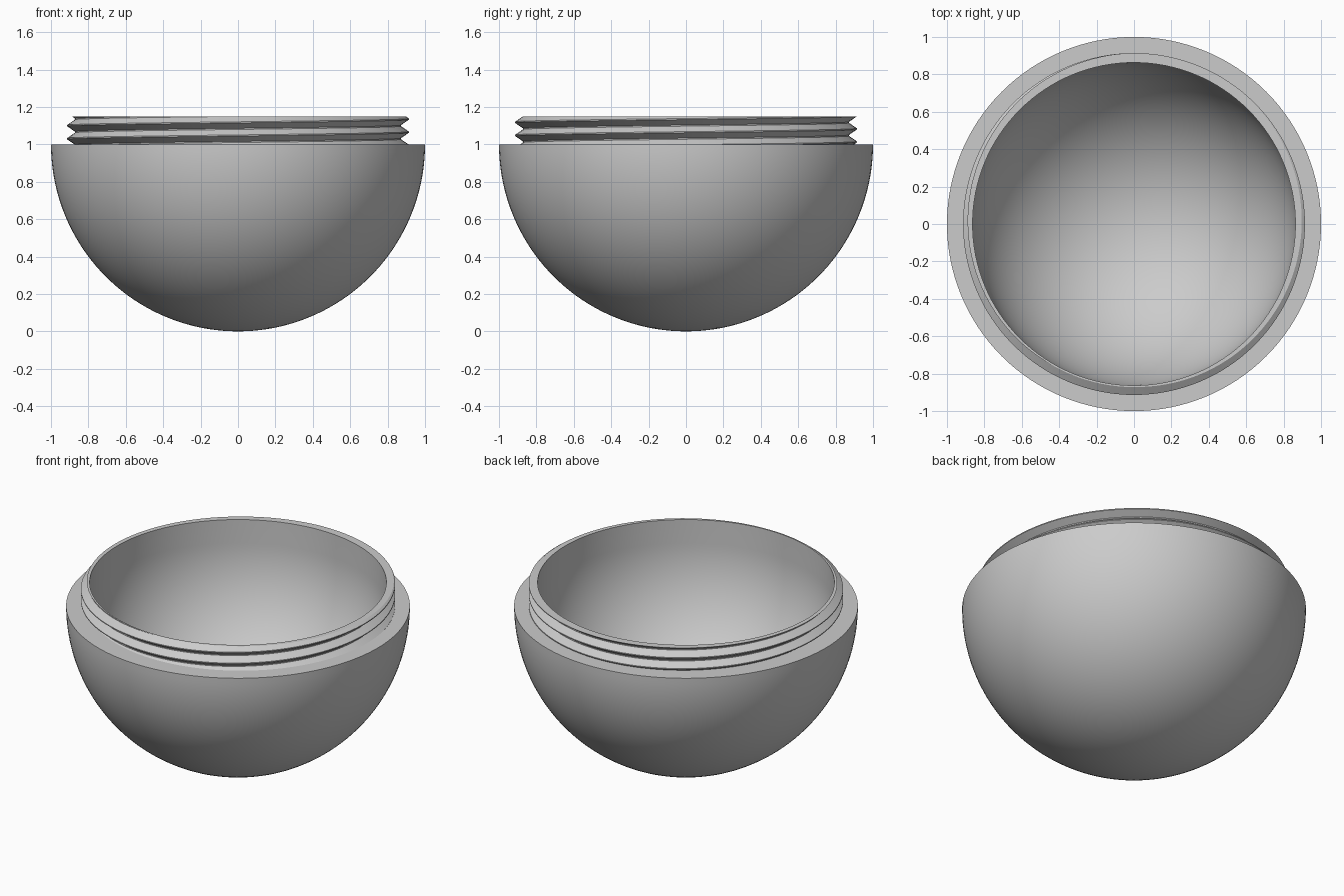
import bpy, bmesh
from math import sin, cos, pi, radians, hypot

cube = bpy.data.objects.get("Cube")
if cube:
    bpy.data.objects.remove(cube)

SEGMENTS = 128
INNER, ROOT, CREST = 0.863, 0.872, 0.914   # collar radii
LEDGE, TOP = 1.0, 1.15                     # collar heights
PITCH = 0.07

grey = bpy.data.materials.new("grey")
grey.use_nodes = True
grey.diffuse_color = (0.6, 0.6, 0.6, 1)
grey.node_tree.nodes["Principled BSDF"].inputs["Base Color"].default_value = (0.6, 0.6, 0.6, 1)


def finish(name, bm):
    mesh = bpy.data.meshes.new(name)
    bm.to_mesh(mesh)
    bm.free()
    mesh.materials.append(grey)
    obj = bpy.data.objects.new(name, mesh)
    bpy.context.collection.objects.link(obj)
    bpy.ops.object.select_all(action='DESELECT')
    obj.select_set(True)
    bpy.context.view_layer.objects.active = obj
    bpy.ops.object.shade_smooth_by_angle(angle=radians(25))
    return obj


def sweep(profile, rise=0.0):
    """Turn a (radius, height) profile once about z, climbing by rise."""
    bm = bmesh.new()
    rings = []
    for i in range(SEGMENTS + 1):
        a = 2 * pi * i / SEGMENTS
        rings.append([bm.verts.new((r * cos(a), r * sin(a), z + rise * i / SEGMENTS))
                      for r, z in profile])
    for a, b in zip(rings, rings[1:]):
        for j in range(len(profile) - 1):
            bm.faces.new((a[j], b[j], b[j + 1], a[j + 1]))
    bmesh.ops.remove_doubles(bm, verts=bm.verts, dist=1e-5)
    return bm


# Bowl: round outer shell, flat ledge, collar bore and round hollow
steps = 40
arc = [pi / 2 * i / steps for i in range(steps + 1)]
outside = [(sin(a), 1 - cos(a)) for a in arc]
inside = [(INNER * sin(a), LEDGE - INNER * cos(a)) for a in reversed(arc)]
bowl = sweep(outside + [(ROOT - 0.004, LEDGE)])
finish("bowl_shell", bowl)
hollow = sweep([(INNER, TOP)] + inside)
finish("bowl_hollow", hollow)

# Screw collar: one V-shaped ridge per pitch, climbing anticlockwise
ridge = [(ROOT, -0.032), (CREST, -0.003), (CREST, 0.003), (ROOT, 0.032)]
start = 1.065 - 2 * PITCH
thread = [(r, start + k * PITCH + z) for k in range(5) for r, z in ridge]
collar = sweep(thread, PITCH)

# Trim the thread level with the ledge and the rim
for height, side in ((LEDGE, -1), (TOP, 1)):
    bmesh.ops.bisect_plane(collar, geom=collar.verts[:] + collar.edges[:] + collar.faces[:],
                           plane_co=(0, 0, height), plane_no=(0, 0, side),
                           clear_outer=True)

# Flat rim from the trimmed thread in to the bore
rim = [e for e in collar.edges
       if e.is_boundary and all(abs(v.co.z - TOP) < 1e-4 for v in e.verts)]
for item in bmesh.ops.extrude_edge_only(collar, edges=rim)["geom"]:
    if isinstance(item, bmesh.types.BMVert):
        scale = INNER / hypot(item.co.x, item.co.y)
        item.co.x *= scale
        item.co.y *= scale
bmesh.ops.recalc_face_normals(collar, faces=collar.faces)
finish("screw_collar", collar)
